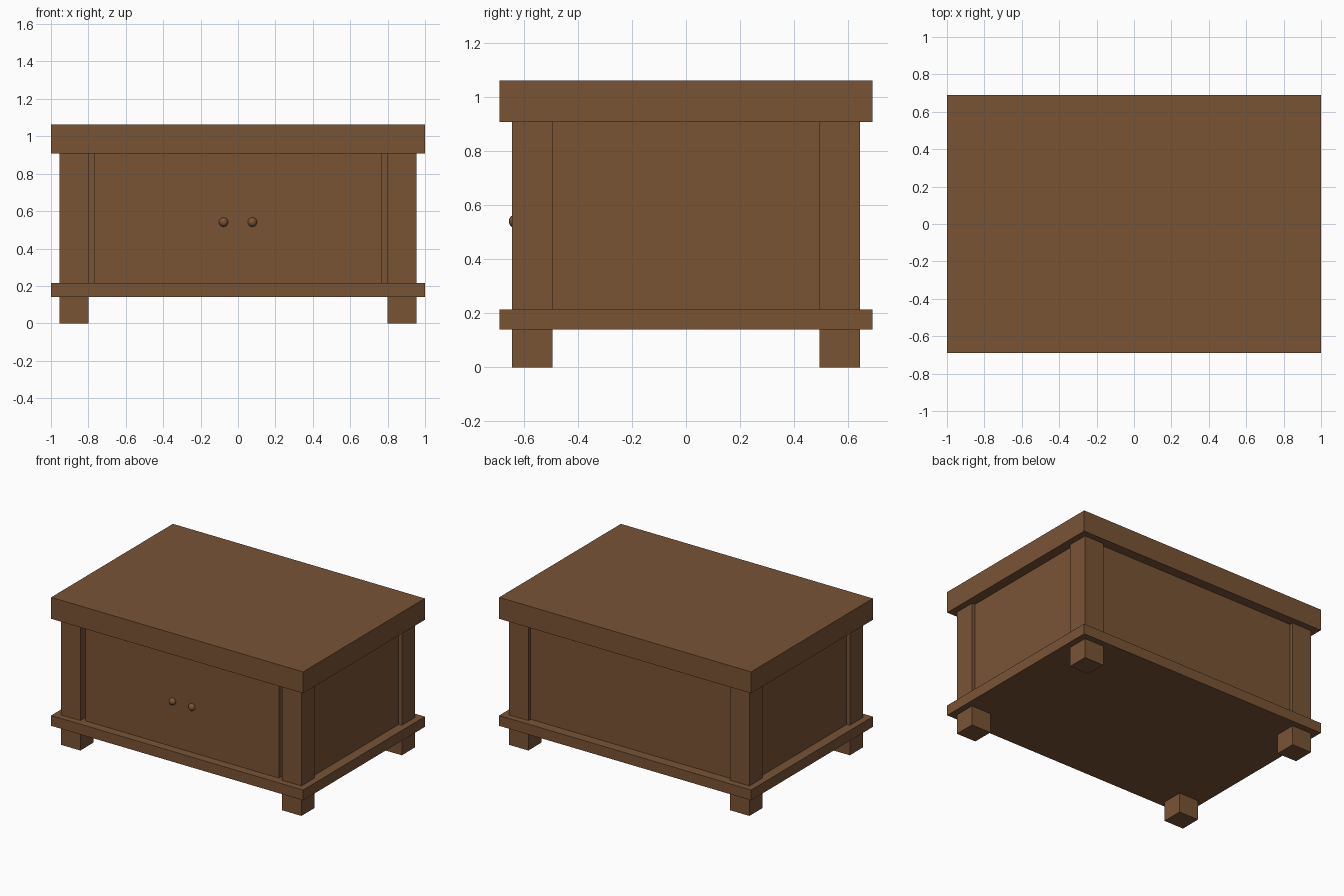
import bpy

if "Cube" in bpy.data.objects:
    bpy.data.objects.remove(bpy.data.objects["Cube"])

wood = bpy.data.materials.new("brown wood")
wood.diffuse_color = (0.19, 0.088, 0.036, 1)
wood.use_nodes = True
wood.node_tree.nodes["Principled BSDF"].inputs["Base Color"].default_value = wood.diffuse_color


def box(name, lo, hi):
    """Axis-aligned box between two corners."""
    centre = [(a + b) / 2 for a, b in zip(lo, hi)]
    bpy.ops.mesh.primitive_cube_add(size=1, location=centre)
    ob = bpy.context.object
    ob.name = name
    ob.scale = [b - a for a, b in zip(lo, hi)]
    bpy.ops.object.transform_apply(location=False, rotation=False, scale=True)
    ob.data.materials.append(wood)
    return ob


PX, PY = 0.955, 0.645      # outer faces of the corner posts
IX, IY = 0.80, 0.494       # inner faces of the corner posts
Z0, Z1 = 0.141, 0.215      # base slab
Z2, Z3 = 0.909, 1.063      # top slab

# Overhanging slabs
box("base_slab", (-1, -0.69, Z0), (1, 0.69, Z1))
box("top_slab", (-1, -0.69, Z2), (1, 0.69, Z3))

# Corner posts, with feet running down to the floor
for sx, side in ((-1, "left"), (1, "right")):
    for sy, end in ((-1, "front"), (1, "back")):
        xs = sorted((sx * IX, sx * PX))
        ys = sorted((sy * IY, sy * PY))
        box(f"{end}_{side}_post", (xs[0], ys[0], Z1), (xs[1], ys[1], Z2))
        box(f"{end}_{side}_foot", (xs[0], ys[0], 0), (xs[1], ys[1], Z0))
    # Recessed side panels
    xs = sorted((sx * 0.90, sx * 0.93))
    box(f"{side}_panel", (xs[0], -IY, Z1), (xs[1], IY, Z2))

# Recessed back panel, and front door panel with narrow gaps beside it
box("back_panel", (-IX, 0.59, Z1), (IX, 0.62, Z2))
box("front_door", (-0.768, -0.63, Z1), (0.768, -0.60, Z2))

# Round door knobs
for x, side in ((-0.077, "left"), (0.077, "right")):
    bpy.ops.mesh.primitive_uv_sphere_add(
        segments=24, ring_count=12, radius=0.025, location=(x, -0.631, 0.541))
    knob = bpy.context.object
    knob.name = f"{side}_knob"
    knob.data.materials.append(wood)
    bpy.ops.object.shade_smooth()
